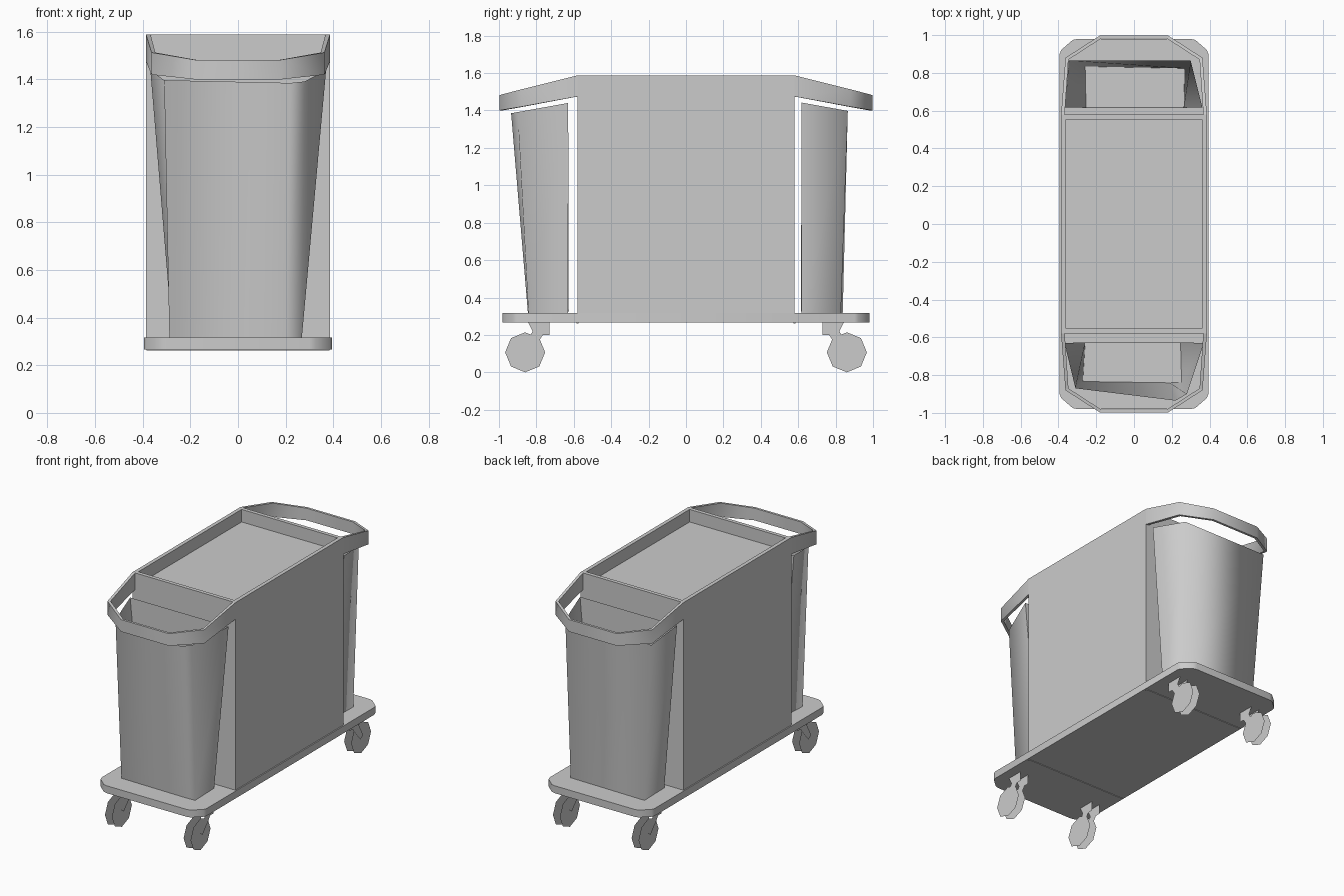
import bpy, bmesh, math

cube = bpy.data.objects.get("Cube")
if cube:
    bpy.data.objects.remove(cube, do_unlink=True)

grey = bpy.data.materials.new("plain_grey")
grey.use_nodes = True
COLOUR = (0.6, 0.6, 0.6, 1)
grey.diffuse_color = COLOUR
grey.node_tree.nodes["Principled BSDF"].inputs["Base Color"].default_value = COLOUR


def finish(name, bm):
    bmesh.ops.recalc_face_normals(bm, faces=bm.faces)
    mesh = bpy.data.meshes.new(name)
    bm.to_mesh(mesh)
    bm.free()
    mesh.materials.append(grey)
    obj = bpy.data.objects.new(name, mesh)
    bpy.context.collection.objects.link(obj)


def loop(bm, points):
    return [bm.verts.new(p) for p in points]


def bridge(bm, a, b, closed=True, smooth=False):
    n = len(a)
    faces = [bm.faces.new((a[i], a[(i + 1) % n], b[(i + 1) % n], b[i]))
             for i in range(n if closed else n - 1)]
    for f in faces:
        f.smooth = smooth
    return faces


def box(bm, size, centre):
    verts = bmesh.ops.create_cube(bm, size=1)["verts"]
    bmesh.ops.scale(bm, vec=size, verts=verts)
    bmesh.ops.translate(bm, vec=centre, verts=verts)


# Base plate with cut corners
bm = bmesh.new()
corner = [(0.394, 0.90), (0.385, 0.922), (0.325, 0.974), (0.30, 0.98)]
outline = corner + [(-x, y) for x, y in reversed(corner)]
outline += [(-x, -y) for x, y in outline]
low, high = (loop(bm, [(x, y, z) for x, y in outline]) for z in (0.266, 0.316))
bridge(bm, low, high, smooth=True)
bm.faces.new(low)
bm.faces.new(high)
finish("base_plate", bm)

# Thin seams across the underside, below the cabinet ends
bm = bmesh.new()
for sy in (-1, 1):
    box(bm, (0.77, 0.012, 0.006), (0, sy * 0.58, 0.265))
finish("underside_seams", bm)

# Cabinet with a shallow tray sunk into its top
bm = bmesh.new()
box(bm, (0.772, 1.158, 1.272), (0, 0, 0.952))
top = max(bm.faces, key=lambda f: f.calc_center_median().z)
bmesh.ops.inset_region(bm, faces=[top], thickness=0.026, use_even_offset=True)
walls = bmesh.ops.extrude_face_region(bm, geom=[top])
bmesh.ops.translate(bm, vec=(0, 0, -0.085),
                    verts=[g for g in walls["geom"] if isinstance(g, bmesh.types.BMVert)])
if top.is_valid:
    bm.faces.remove(top)
finish("cabinet", bm)


# Push handles: a flat band bent round each end, sloping down outwards
def make_handle(name, side):
    bm = bmesh.new()
    # x, y, lower z, upper z
    half = [(0.386, 0.578, 1.475, 1.588), (0.363, 0.88, 1.42, 1.513), (0.18, 0.998, 1.4, 1.482)]
    path = half + [(-x, y, a, b) for x, y, a, b in reversed(half)]
    inner = [(0.367, 0.578), (0.347, 0.87), (0.174, 0.982)]
    inner += [(-x, y) for x, y in reversed(inner)]
    strips = [loop(bm, [(x, side * y, p[k]) for x, y, *p in path]) for k in (0, 1)]
    strips += [loop(bm, [(x, side * y, p[k]) for (x, y), p in zip(inner, path)]) for k in (3, 2)]
    # The broad faces are smooth; the narrow ones stay flat
    for i in range(4):
        bridge(bm, strips[i], strips[(i + 1) % 4], closed=False, smooth=i in (0, 2))
    finish(name, bm)


make_handle("front_handle", -1)
make_handle("back_handle", 1)


# Open bins that taper down to the base, with walls thickening downwards
def make_bin(name, rim, foot):
    bm = bmesh.new()
    rim_points = [(x, y, 1.44 - 0.18 * (abs(y) - 0.63)) for x, y in rim]
    bottom = loop(bm, [(x, y, 0.316) for x, y in foot])
    floor_points = [(x * 0.94, y * 0.995, 0.326) for x, y in foot]
    floor = loop(bm, floor_points)
    for lower in (bottom, floor):
        sides = bridge(bm, lower, loop(bm, rim_points), smooth=True)
        sides[-1].smooth = False
    bm.faces.new(loop(bm, floor_points))
    finish(name, bm)


make_bin("front_bin",
         [(-0.368, -0.63), (-0.31, -0.87), (0.22, -0.935), (0.28, -0.90), (0.37, -0.63)],
         [(-0.275, -0.63), (-0.288, -0.838), (0.20, -0.845), (0.268, -0.842), (0.262, -0.63)])
make_bin("back_bin",
         [(0.362, 0.618), (0.30, 0.865), (-0.345, 0.865), (-0.365, 0.618)],
         [(0.28, 0.618), (0.285, 0.828), (-0.275, 0.838), (-0.27, 0.618)])


# Casters: two flat octagon wheel discs between a pair of fork plates
def make_caster(name, sx, sy):
    bm = bmesh.new()
    fork = [(0.845, 0.268), (0.73, 0.268), (0.73, 0.20), (0.765, 0.20),
            (0.785, 0.17), (0.845, 0.10), (0.875, 0.12), (0.82, 0.22)]
    for side in (-1, 1):
        disc_x = sx * (0.295 + side * 0.026)
        fork_x = sx * (0.295 + side * 0.031)
        ring = [(disc_x, sy * 0.86 + 0.107 * math.sin(a), 0.107 + 0.107 * math.cos(a))
                for a in [i * math.pi / 4 for i in range(8)]]
        bm.faces.new(loop(bm, ring))
        bm.faces.new(loop(bm, [(fork_x, sy * y, z) for y, z in fork]))
    finish(name, bm)


for sy, end in ((-1, "front"), (1, "back")):
    for sx, hand in ((1, "left"), (-1, "right")):
        make_caster(f"{end}_{hand}_caster", sx, sy)
